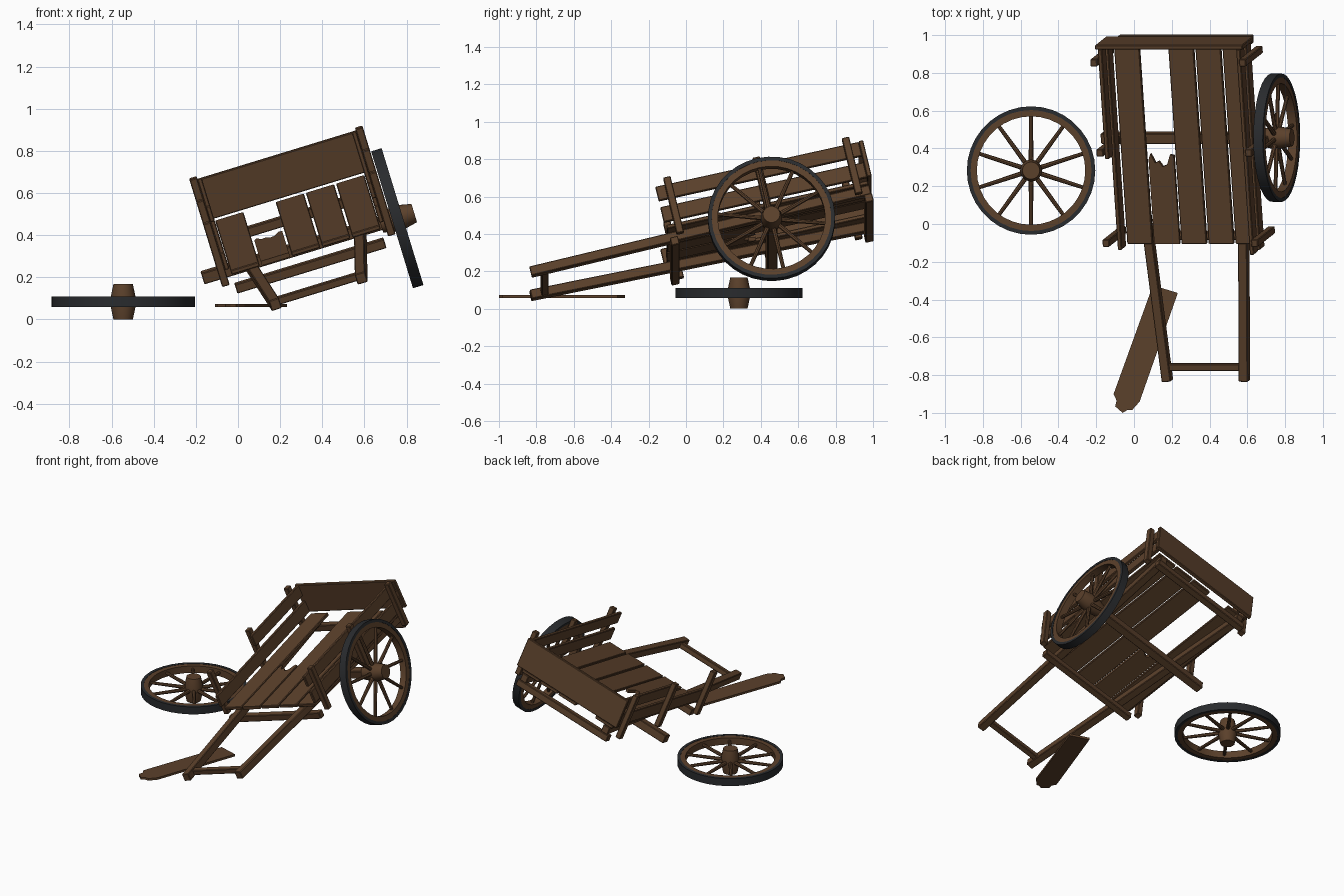
import bpy, bmesh
from math import radians, pi, sin, cos, atan2, hypot
from mathutils import Matrix, Vector, Euler

if "Cube" in bpy.data.objects:
    bpy.data.objects.remove(bpy.data.objects["Cube"])


def material(name, col):
    m = bpy.data.materials.new(name)
    m.diffuse_color = (*col, 1)
    m.use_nodes = True
    m.node_tree.nodes["Principled BSDF"].inputs["Base Color"].default_value = m.diffuse_color
    return m


WOOD = material("dark_wood", (0.105, 0.052, 0.024))
IRON = material("iron", (0.022, 0.024, 0.027))

# The collapsed cart leans sideways and nose-down; origin is mid axle
CART = Matrix.Translation((.316, .457, .346)) @ Euler((radians(13), radians(-17), 0)).to_matrix().to_4x4()


def finish(name, bm, matrix, mat=WOOD, bevel=0.0, smooth=False):
    bmesh.ops.recalc_face_normals(bm, faces=bm.faces)
    me = bpy.data.meshes.new(name)
    bm.to_mesh(me)
    bm.free()
    me.materials.append(mat)
    ob = bpy.data.objects.new(name, me)
    bpy.context.collection.objects.link(ob)
    ob.matrix_world = matrix
    if bevel:
        b = ob.modifiers.new("bevel", 'BEVEL')
        b.width = bevel
        b.segments = 1
    if smooth:
        bpy.context.view_layer.objects.active = ob
        ob.select_set(True)
        bpy.ops.object.shade_smooth_by_angle(angle=radians(35))
        ob.select_set(False)
    return ob


def box(name, x, y, z, matrix=CART):
    bm = bmesh.new()
    bmesh.ops.create_cube(bm, size=1)
    for v in bm.verts:
        v.co = Vector([(r[0] + r[1]) / 2 + c * (r[1] - r[0]) for r, c in zip((x, y, z), v.co)])
    return finish(name, bm, matrix, bevel=.004)


def prism(name, pts, z0, z1, matrix):
    bm = bmesh.new()
    face = bm.faces.new([bm.verts.new((px, py, z0)) for px, py in pts])
    new = bmesh.ops.extrude_face_region(bm, geom=[face])["geom"]
    for v in new:
        if isinstance(v, bmesh.types.BMVert):
            v.co.z = z1
    return finish(name, bm, matrix)


def lathe(name, profile, n, matrix, mat=WOOD, closed=True):
    # Revolve an (r, z) profile around z
    bm = bmesh.new()
    rings = [[bm.verts.new((r * cos(2 * pi * i / n), r * sin(2 * pi * i / n), z)) for i in range(n)]
             for r, z in profile]
    count = len(rings) if closed else len(rings) - 1
    for k in range(count):
        a, b = rings[k], rings[(k + 1) % len(rings)]
        for i in range(n):
            j = (i + 1) % n
            bm.faces.new((a[i], a[j], b[j], b[i]))
    if not closed:
        bm.faces.new(rings[0])
        bm.faces.new(rings[-1])
    return finish(name, bm, matrix, mat, smooth=True)


def wheel(side, matrix):
    lathe(side + "_wheel_tire", [(.32, -.026), (.34, -.026), (.34, .026), (.32, .026)], 36, matrix, IRON)
    lathe(side + "_wheel_rim", [(.287, -.024), (.322, -.024), (.322, .024), (.287, .024)], 36, matrix)
    lathe(side + "_wheel_hub", [(.046, -.084), (.058, -.028), (.058, .028), (.046, .084)], 16, matrix, closed=False)
    bm = bmesh.new()
    for k in range(10):
        m = Matrix.Rotation(radians(18 + 36 * k), 4, 'Z') @ Matrix.Translation((.17, 0, 0)) \
            @ Matrix.Rotation(pi / 2, 4, 'Y')
        bmesh.ops.create_cone(bm, cap_ends=True, segments=8, radius1=.013, radius2=.010,
                              depth=.25, matrix=m)
    finish(side + "_wheel_spokes", bm, matrix, smooth=True)


# Wheels: one still mounted, one lying on the ground
wheel("right", CART @ Matrix.Translation((.46, 0, 0)) @ Matrix.Rotation(pi / 2, 4, 'Y')
      @ Matrix.Rotation(pi / 2, 4, 'Z'))
wheel("left", Matrix.Translation((-.545, .283, .084)))

# Axle and cross beams
box("axle", (-.507, .5), (-.028, .028), (-.028, .028))
box("front_cross_beam", (-.37, .37), (-.547, -.503), (.002, .048))
box("rear_cross_beam", (-.37, .37), (.517, .562), (.002, .048))

# Shafts run under the bed and converge toward the handles
for side, s in (("left", -1), ("right", 1)):
    a, b = Vector((.213 * s, -1.305, .073)), Vector((.332 * s, .56, .073))
    d = b - a
    m = CART @ Matrix.Translation((a + b) / 2) @ Matrix.Rotation(-atan2(d.x, d.y), 4, 'Z')
    h = hypot(d.x, d.y) / 2
    box(side + "_shaft", (-.025, .025), (-h, h), (-.026, .026), m)
box("handle_bar", (-.21, .21), (-1.248, -1.21), (.052, .088))

# Floor planks, the second one snapped off
for i in range(5):
    x0 = -.37 + i * .15
    x1 = x0 + .14
    if i != 1:
        box("floor_plank_%d" % (i + 1), (x0, x1), (-.55, .555), (.099, .121))
    else:
        rear = [(x1, -.07), (x1 - .02, -.065), (x1 - .04, -.12), (x1 - .065, -.13),
                (x1 - .085, -.10), (x1 - .105, -.11), (x0 + .012, -.06), (x0, -.09)]
        prism("broken_floor_plank", [(x0, -.55), (x1, -.55)] + rear, .099, .121, CART)

# Side walls: posts outside, boards inside; upper left board is half missing
for side, s in (("left", -1), ("right", 1)):
    for name, y in (("front", -.49), ("middle", 0), ("rear", .49)):
        box("%s_%s_post" % (side, name), sorted((s * .393, s * .43)), (y - .02, y + .02), (.045, .365))
    bx = sorted((s * .372, s * .394))
    box(side + "_lower_board", bx, (-.56, .556), (.132, .218))
    box(side + "_upper_board", bx, (-.04 if s < 0 else -.56, .556), (.255, .335))

# Tail board
box("back_board", (-.408, .408), (.555, .58), (.13, .335))

# Snapped plank half lying on the ground
prism("fallen_plank", [(.10, -.325), (.232, -.365), (.03, -.94), (-.01, -.985), (-.035, -.985),
                       (-.06, -1.0), (-.10, -.965), (-.092, -.935), (-.108, -.90)], .058, .073, Matrix())
